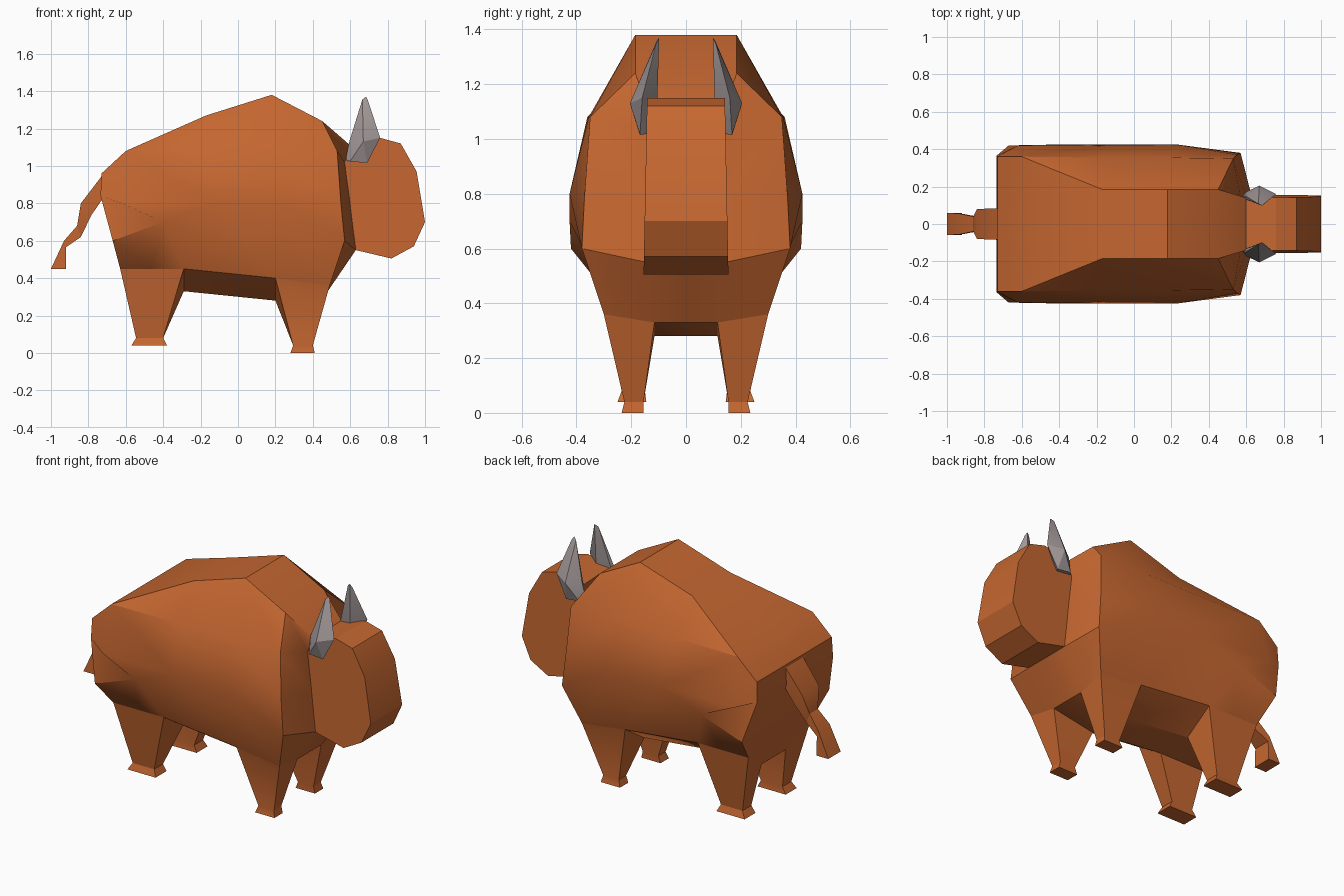
import bpy, bmesh, math

if "Cube" in bpy.data.objects:
    bpy.data.objects.remove(bpy.data.objects["Cube"])


def material(name, rgb):
    m = bpy.data.materials.new(name)
    m.diffuse_color = (*rgb, 1)
    m.use_nodes = True
    m.node_tree.nodes["Principled BSDF"].inputs["Base Color"].default_value = m.diffuse_color
    return m


HIDE = material("brown hide", (0.56, 0.135, 0.03))
HORN = material("grey horn", (0.36, 0.31, 0.31))


def finish(name, bm, mat, mirror=False):
    """Clean, optionally mirror across y, smooth by angle and link."""
    if mirror:
        bmesh.ops.mirror(bm, geom=bm.verts[:] + bm.edges[:] + bm.faces[:],
                         axis='Y', merge_dist=0.0005)
    bmesh.ops.remove_doubles(bm, verts=bm.verts, dist=0.0005)
    bmesh.ops.recalc_face_normals(bm, faces=bm.faces)
    for f in bm.faces:
        f.smooth = True
    for e in bm.edges:
        e.smooth = e.calc_face_angle(math.pi) < math.radians(28)
    me = bpy.data.meshes.new(name)
    bm.to_mesh(me)
    bm.free()
    me.materials.append(mat)
    ob = bpy.data.objects.new(name, me)
    bpy.context.collection.objects.link(ob)
    return ob


def loft(name, rings, mat, mirror=False):
    """Closed skin through rings of equal point count."""
    bm = bmesh.new()
    vs = [[bm.verts.new(p) for p in r] for r in rings]
    n = len(rings[0])
    for a, b in zip(vs, vs[1:]):
        for i in range(n):
            j = (i + 1) % n
            bm.faces.new((a[i], a[j], b[j], b[i]))
    bm.faces.new(vs[0])
    bm.faces.new(vs[-1])
    return finish(name, bm, mat, mirror)


# Body: half skin, rows from spine to belly, columns from rump to neck
rows = [
    [(-.73, .36, .96), (-.6, .36, 1.08), (-.17, .185, 1.27), (.18, .185, 1.38), (.45, .185, 1.24), (.6, .14, 1.11)],
    [(-.73, .36, .96), (-.6, .36, 1.08), (-.17, .355, 1.08), (.2, .355, 1.08), (.53, .35, 1.08), (.57, .14, 1.02)],
    [(-.735, .365, .84), (-.62, .42, .8), (-.13, .425, .8), (.23, .425, .8), (.55, .37, .8), (.6, .145, .8)],
    [(-.67, .42, .6), (-.4, .425, .7), (-.13, .425, .8), (.23, .425, .8), (.57, .38, .6), (.63, .145, .55)],
    [(-.63, .3, .45), (-.46, .3, .45), (-.29, .3, .45), (.2, .3, .4), (.49, .3, .36), (.48, .115, .33)],
    [(-.59, .115, .33), (-.44, .115, .33), (-.29, .115, .33), (.2, .115, .28), (.48, .115, .33), (.48, .115, .33)],
]
hips, belly = rows[4], rows[5]


def centre(points):
    return [(p[0], 0, p[2]) for p in points]


grid = [centre(rows[0])] + rows + [centre(rows[-1])]
grid = [centre(r[:1]) + r + centre(r[-1:]) for r in grid]
bm = bmesh.new()
verts = {}
for r0, r1 in zip(grid, grid[1:]):
    for i in range(len(r0) - 1):
        quad = list(dict.fromkeys((r0[i], r0[i + 1], r1[i + 1], r1[i])))
        if len(quad) > 2:
            for p in quad:
                if p not in verts:
                    verts[p] = bm.verts.new(p)
            bm.faces.new([verts[p] for p in quad])
finish("body", bm, HIDE, mirror=True)


# Legs: hip outline tapering to a ankle, flaring to a hoof
def rect(x0, x1, y0, y1, z):
    return [(x0, y1, z), (x1, y1, z), (x1, y0, z), (x0, y0, z)]


loft("hind_legs", [[hips[0], hips[2], belly[2], belly[0]],
                   rect(-.545, -.4, .15, .235, .08),
                   rect(-.57, -.38, .145, .25, .04)], HIDE, mirror=True)
loft("front_legs", [[hips[3], hips[4], belly[4], belly[3]],
                    rect(.295, .4, .155, .225, .04),
                    rect(.28, .41, .155, .235, 0)], HIDE, mirror=True)

# Head: side profile given width, slightly broader at the chin
profile = [(.57, 1.02), (.6, 1.11), (.76, 1.15), (.87, 1.12), (.955, .97),
           (1, .7), (.94, .57), (.82, .505), (.63, .55)]
loft("head", [[(x, s * (.165 - .02 * z), z) for x, z in profile] for s in (-1, 1)], HIDE)

# Tail: flat segments hanging behind the rump (outer point, inner point, half width)
tail = [((-.71, .97), (-.72, .83), .085), ((-.84, .8), (-.785, .735), .08),
        ((-.86, .68), (-.84, .62), .04), ((-.93, .6), (-.92, .565), .055),
        ((-1, .45), (-.92, .45), .06)]
loft("tail", [[(a[0], -w, a[1]), (a[0], w, a[1]), (b[0], w, b[1]), (b[0], -w, b[1])]
              for a, b, w in tail], HIDE)

# Horns: hull of a base, a wide middle and a narrow tip
bm = bmesh.new()
for p in [(.575, .14, 1.03), (.6, .172, 1.025), (.69, .168, 1.015), (.67, .13, 1.02),
          (.595, .15, 1.13), (.67, .205, 1.13), (.76, .16, 1.15), (.68, .105, 1.13),
          (.665, .108, 1.355), (.685, .098, 1.37), (.695, .108, 1.35)]:
    bm.verts.new(p)
hull = bmesh.ops.convex_hull(bm, input=bm.verts)
loose = [v for v in bm.verts if not v.link_faces]
bmesh.ops.delete(bm, geom=loose, context='VERTS')
finish("horns", bm, HORN, mirror=True)
